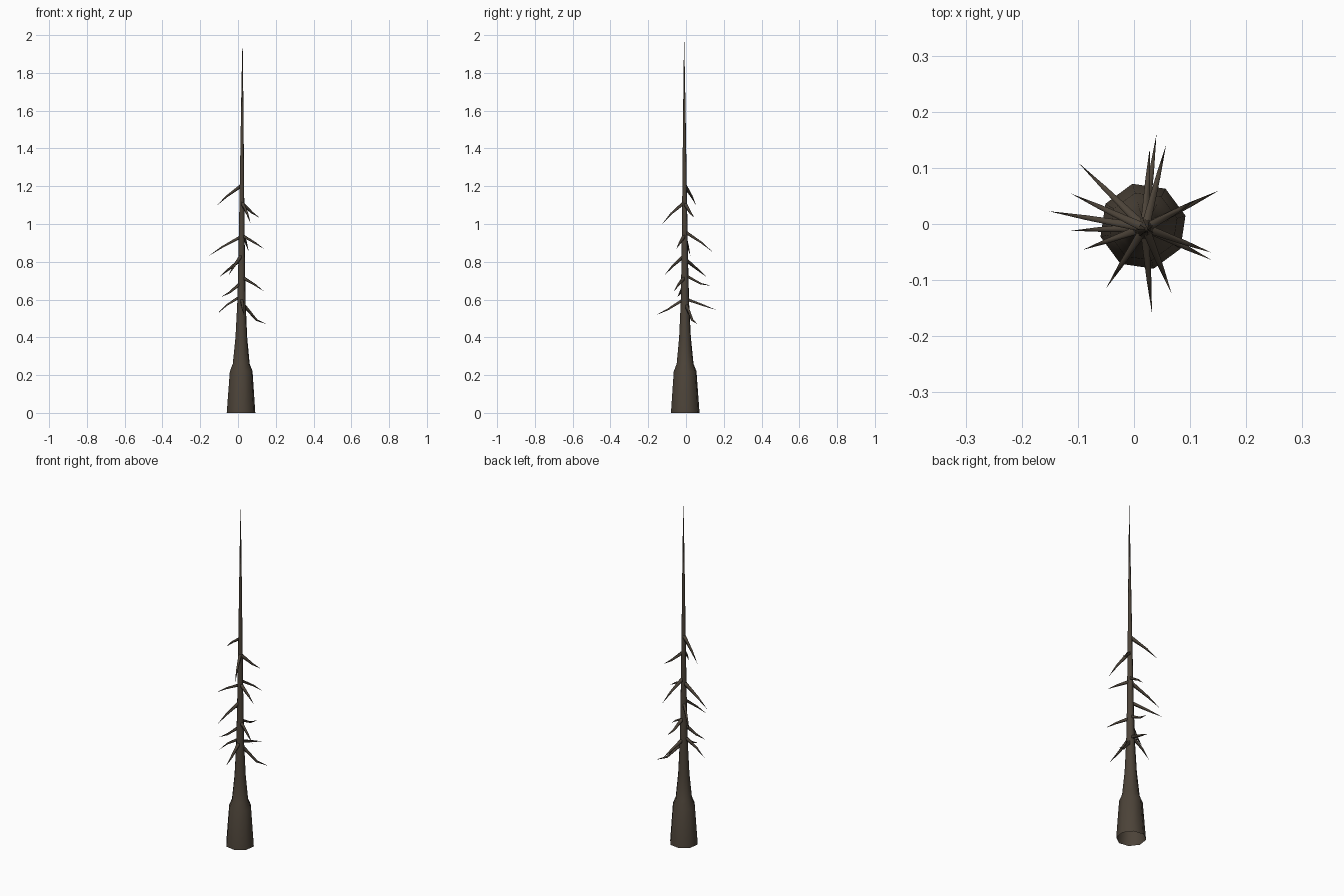
import bpy, bmesh, math
from mathutils import Vector

if "Cube" in bpy.data.objects:
    bpy.data.objects.remove(bpy.data.objects["Cube"])

# One bark colour
bark = bpy.data.materials.new("dark_bark")
bark.diffuse_color = (0.072, 0.056, 0.040, 1)
bark.use_nodes = True
bark.node_tree.nodes["Principled BSDF"].inputs["Base Color"].default_value = bark.diffuse_color


def tube(name, rings, sides, turn=0.0, level=False):
    """Tapered open tube through (centre, radius) rings, closed to a point at the last one."""
    bm = bmesh.new()
    axis = Vector((0, 0, 1)) if level else (rings[-1][0] - rings[0][0]).normalized()
    u = Vector((1, 0, 0)) if level else axis.cross(Vector((0, 0, 1))).normalized()
    v = axis.cross(u)
    loops = []
    for c, r in rings[:-1]:
        loops.append([bm.verts.new(c + r * (u * math.cos(a) + v * math.sin(a)))
                      for a in (turn + math.tau * i / sides for i in range(sides))])
    tip = bm.verts.new(rings[-1][0])
    for lo, hi in zip(loops, loops[1:]):
        for i in range(sides):
            j = (i + 1) % sides
            bm.faces.new((lo[i], lo[j], hi[j], hi[i]))
    for i in range(sides):
        bm.faces.new((loops[-1][i], loops[-1][(i + 1) % sides], tip))
    for f in bm.faces:
        f.smooth = True
    mesh = bpy.data.meshes.new(name)
    bm.to_mesh(mesh)
    bm.free()
    mesh.materials.append(bark)
    ob = bpy.data.objects.new(name, mesh)
    bpy.context.collection.objects.link(ob)
    return ob


def axis_at(z):
    """Centre of the slightly leaning trunk at height z."""
    return Vector((0.016 + 0.004 * z, -0.004 - 0.003 * z, z))


# Trunk: flared eight-sided foot, long thin spire
profile = [(0, 0.078), (0.22, 0.062), (0.26, 0.046), (0.40, 0.032), (0.58, 0.023),
           (0.80, 0.018), (1.00, 0.015), (1.20, 0.012), (1.50, 0.008), (1.75, 0.0045), (2.0, 0)]
tube("trunk", [(axis_at(z), r) for z, r in profile], 8, math.radians(14), True)

# Dead branches: root height, tip, sag of the middle
branches = [
    (0.585, (0.152, 0.060, 0.470), -0.025),
    (0.605, (0.040, 0.160, 0.545), 0.0),
    (0.960, (0.057, 0.140, 0.853), 0.006),
    (0.730, (0.028, 0.135, 0.673), -0.012),
    (0.815, (-0.099, 0.109, 0.720), 0.0),
    (1.205, (-0.112, 0.054, 1.098), 0.006),
    (0.935, (-0.153, 0.023, 0.832), 0.005),
    (0.620, (-0.112, -0.012, 0.522), 0.010),
    (0.690, (-0.091, -0.046, 0.613), -0.008),
    (0.835, (-0.050, -0.115, 0.728), 0.005),
    (0.605, (0.032, -0.159, 0.518), -0.006),
    (1.115, (0.067, -0.124, 1.003), 0.008),
    (0.940, (0.138, -0.051, 0.868), 0.003),
    (0.720, (0.138, -0.064, 0.643), 0.004),
    (1.110, (0.115, 0.045, 1.033), -0.006),
]
for n, (z, tip, sag) in enumerate(branches):
    root, end = axis_at(z), Vector(tip)
    mid = root.lerp(end, 0.6) + Vector((0, 0, sag))
    tube(f"branch_{n + 1}", [(root, 0.011), (mid, 0.006), (end, 0)], 4, math.pi / 4)
